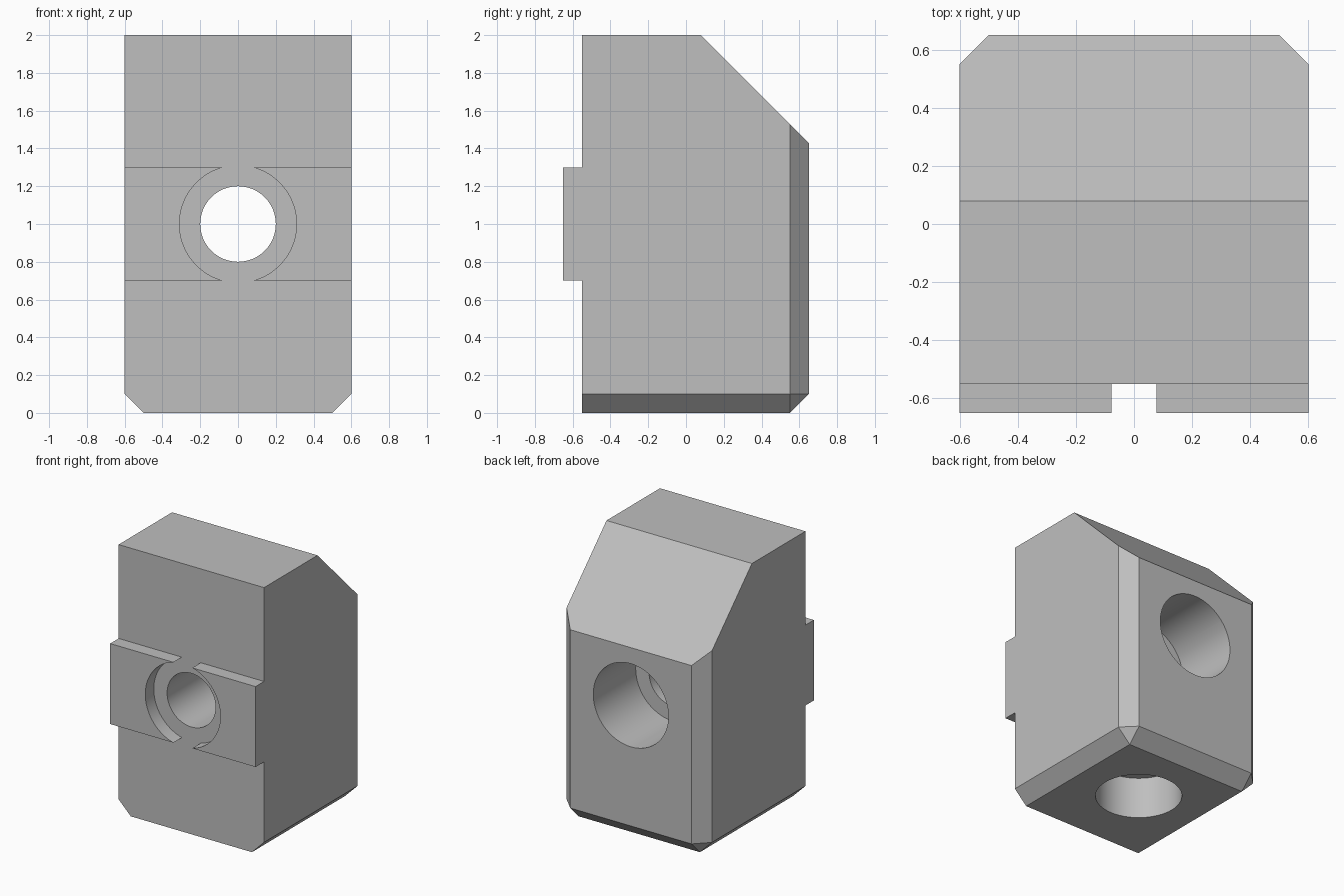
import bpy, bmesh, math
from mathutils import Vector

if "Cube" in bpy.data.objects:
    bpy.data.objects.remove(bpy.data.objects["Cube"], do_unlink=True)

grey = bpy.data.materials.new("plain grey")
grey.use_nodes = True
grey.diffuse_color = (0.52, 0.52, 0.52, 1)
grey.node_tree.nodes["Principled BSDF"].inputs["Base Color"].default_value = grey.diffuse_color


def make_object(name, bm):
    bmesh.ops.recalc_face_normals(bm, faces=bm.faces)
    mesh = bpy.data.meshes.new(name)
    bm.to_mesh(mesh)
    bm.free()
    mesh.materials.append(grey)
    obj = bpy.data.objects.new(name, mesh)
    bpy.context.collection.objects.link(obj)
    return obj


def box(low, high):
    bm = bmesh.new()
    bmesh.ops.create_cube(bm, size=1)
    low, high = Vector(low), Vector(high)
    for v in bm.verts:
        v.co = (low + high) / 2 + v.co * (high - low)
    return bm


def cylinder(name, start, end, radius):
    start, end = Vector(start), Vector(end)
    axis = end - start
    bm = bmesh.new()
    bmesh.ops.create_cone(bm, cap_ends=True, segments=96, radius1=radius,
                          radius2=radius, depth=axis.length)
    bm.transform(axis.to_track_quat("Z", "Y").to_matrix().to_4x4())
    bmesh.ops.translate(bm, verts=bm.verts, vec=(start + end) / 2)
    return make_object(name, bm)


def combine(target, tool, operation):
    """Apply a boolean and discard the tool."""
    mod = target.modifiers.new(tool.name, "BOOLEAN")
    mod.operation, mod.solver, mod.object = operation, "EXACT", tool
    bpy.context.view_layer.objects.active = target
    bpy.ops.object.modifier_apply(modifier=mod.name)
    bpy.data.objects.remove(tool, do_unlink=True)


# Block: chamfer the back uprights and every bottom edge except the front one
bm = box((-0.6, -0.55, 0), (0.6, 0.65, 2))
chamfered = []
for edge in bm.edges:
    mid = (edge.verts[0].co + edge.verts[1].co) / 2
    at_bottom, at_back, at_side = mid.z < 0.01, mid.y > 0.6, abs(mid.x) > 0.5
    if (at_bottom and (at_back or at_side)) or (at_back and at_side):
        chamfered.append(edge)
bmesh.ops.bevel(bm, geom=chamfered, offset=0.1, offset_type="OFFSET",
                segments=1, affect="EDGES", profile=0.5)

# Sloping top at the back
cut = bmesh.ops.bisect_plane(bm, geom=bm.verts[:] + bm.edges[:] + bm.faces[:],
                             plane_co=(0, 0.08, 2), plane_no=(0, 1, 1), clear_outer=True)
rim = [g for g in cut["geom_cut"] if isinstance(g, bmesh.types.BMEdge)]
bmesh.ops.contextual_create(bm, geom=rim)
block = make_object("block", bm)

# Front key, split in two by the round recess
key = make_object("front_key", box((-0.6, -0.65, 0.7), (0.6, -0.55, 1.3)))
combine(key, cylinder("recess", (0, -0.8, 1), (0, -0.4, 1), 0.31), "DIFFERENCE")
combine(block, key, "UNION")

# Through hole, wide bore from the back, blind hole from below
for name, start, end, radius in (
        ("through_hole", (0, -0.8, 1), (0, 0.8, 1), 0.2),
        ("back_bore", (0, 0.15, 1), (0, 0.8, 1), 0.31),
        ("bottom_hole", (0, 0.05, -0.2), (0, 0.05, 0.31), 0.295)):
    combine(block, cylinder(name, start, end, radius), "DIFFERENCE")

# Smooth bores, sharp corners
bpy.ops.object.select_all(action="DESELECT")
block.select_set(True)
bpy.context.view_layer.objects.active = block
bpy.ops.object.shade_smooth_by_angle(angle=math.radians(25))
